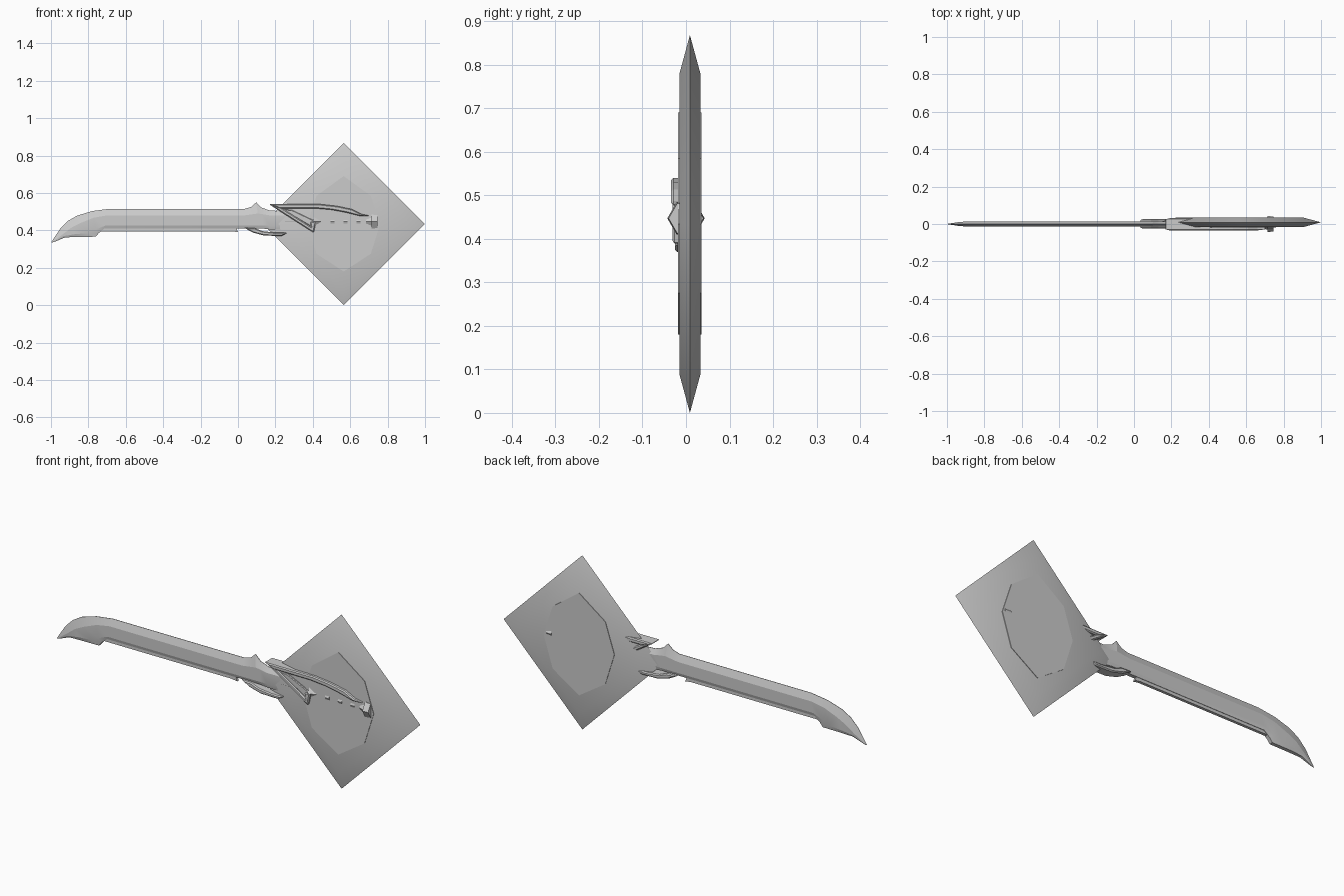
import bpy, bmesh, math
from mathutils import Matrix


def finish(name, bm, smooth=None):
    bmesh.ops.remove_doubles(bm, verts=bm.verts, dist=1e-5)
    bmesh.ops.recalc_face_normals(bm, faces=bm.faces)
    me = bpy.data.meshes.new(name)
    bm.to_mesh(me)
    bm.free()
    ob = bpy.data.objects.new(name, me)
    bpy.context.collection.objects.link(ob)
    if smooth:
        bpy.context.view_layer.objects.active = ob
        ob.select_set(True)
        bpy.ops.object.shade_smooth_by_angle(angle=math.radians(smooth))
        ob.select_set(False)
    return ob


def loft(name, rings, smooth=None):
    """Skin closed rings of equal length and cap both ends."""
    bm = bmesh.new()
    vs = [[bm.verts.new(p) for p in r] for r in rings]
    n = len(rings[0])
    for a, b in zip(vs, vs[1:]):
        for i in range(n):
            j = (i + 1) % n
            bm.faces.new((a[i], a[j], b[j], b[i]))
    bm.faces.new(vs[0])
    bm.faces.new(vs[-1])
    return finish(name, bm, smooth)


def prism(name, pts, y0, y1, bevel=0):
    ob = loft(name, [[(x, y, z) for x, z in pts] for y in (y0, y1)])
    if bevel:
        m = ob.modifiers.new("edge_bevel", 'BEVEL')
        m.width, m.segments = bevel, 1
    return ob


def drum(name, x0, x1, r0, r1, sides, z=0.447):
    rings = []
    for x, r in ((x0, r0), (x1, r1)):
        rings.append([(x, r * math.cos(2 * math.pi * i / sides),
                       z + r * math.sin(2 * math.pi * i / sides)) for i in range(sides)])
    return loft(name, rings)


# diamond plate with sharpened rim
CX, CY, CZ = 0.565, 0.009, 0.434


def diamond(r, y):
    return [(CX + r * a, y, CZ + r * b) for a, b in ((1, 0), (0, 1), (-1, 0), (0, -1))]


loft("diamond_plate", [diamond(0.344, CY - 0.0245), diamond(0.434, CY),
                       diamond(0.344, CY + 0.0245)], 40)

# raised panel showing on both faces
panel = [(0.565, 0.69), (0.71, 0.585), (0.76, 0.434), (0.71, 0.275),
         (0.565, 0.18), (0.42, 0.275), (0.37, 0.434), (0.42, 0.585)]
prism("raised_panel", panel, CY - 0.027, CY + 0.027)

# blade: columns of (top, ridge, lower ridge, bottom) in x, z
cols = [
    ((-0.998, .337), (-0.995, .336), (-0.99, .336), (-0.985, .337)),
    ((-0.95, .41), (-0.935, .38), (-0.93, .37), (-0.925, .362)),
    ((-0.91, .45), (-0.89, .415), (-0.87, .38), (-0.86, .365)),
    ((-0.86, .479), (-0.84, .44), (-0.80, .385), (-0.76, .366)),
    ((-0.78, .503), (-0.77, .468), (-0.76, .405), (-0.745, .385)),
    ((-0.69, .515), (-0.70, .48), (-0.71, .425), (-0.715, .41)),
    ((0.035, .515), (0.035, .48), (0.035, .425), (0.035, .41)),
    ((0.07, .525), (0.07, .485), (0.07, .425), (0.07, .41)),
    ((0.098, .55), (0.105, .49), (0.10, .425), (0.10, .41)),
    ((0.125, .522), (0.13, .487), (0.13, .425), (0.13, .41)),
    ((0.17, .506), (0.17, .48), (0.17, .425), (0.17, .405)),
    ((0.31, .50), (0.31, .48), (0.31, .425), (0.31, .405)),
]
half = (0.001, 0.014, 0.014, 0.009)
rings = []
for k, c in enumerate(cols):
    s = (0.1, 0.75)[k] if k < 2 else 1
    front = [(x, -h * s, z) for (x, z), h in zip(c, half)]
    back = [(x, h * s, z) for (x, z), h in zip(c, half)]
    rings.append(front + back[::-1])
loft("blade", rings, 15)

# narrow rail below the blade
prism("blade_rail", [(-0.735, .395), (-0.71, .415), (-0.01, .415), (0.0, .39), (-0.03, .395)],
      -0.007, 0.007)

# guard: slanted spur, swept upper bar, lower crescent
prism("guard_spur", [(0.165, .54), (0.405, .387), (0.418, .45), (0.385, .445),
                     (0.39, .42), (0.23, .522)], -0.031, 0.031, 0.005)
prism("guard_inner_fin", [(0.23, .515), (0.29, .508), (0.418, .447), (0.40, .415)],
      -0.024, 0.02, 0.003)
prism("guard_upper_bar", [(0.165, .54), (0.44, .54), (0.53, .53), (0.61, .513), (0.66, .487),
                          (0.705, .478), (0.65, .477), (0.58, .495), (0.50, .51), (0.42, .517),
                          (0.22, .518)], -0.034, 0.031, 0.006)
prism("guard_lower_crescent", [(0.03, .415), (0.08, .388), (0.14, .372), (0.235, .37), (0.265, .388),
                               (0.20, .388), (0.13, .396), (0.09, .412)], -0.025, 0.027, 0.005)

# grip running through the plate, with rings and pommel
drum("grip", 0.25, 0.72, 0.016, 0.016, 8)
drum("grip_collar", 0.405, 0.445, 0.032, 0.019, 6)
for i, x in enumerate((0.505, 0.575, 0.645)):
    drum(f"grip_ring_{i + 1}", x - 0.011, x + 0.011, 0.022, 0.022, 8)
drum("pommel_neck", 0.685, 0.72, 0.024, 0.032, 6)
drum("pommel", 0.715, 0.745, 0.043, 0.040, 6)
